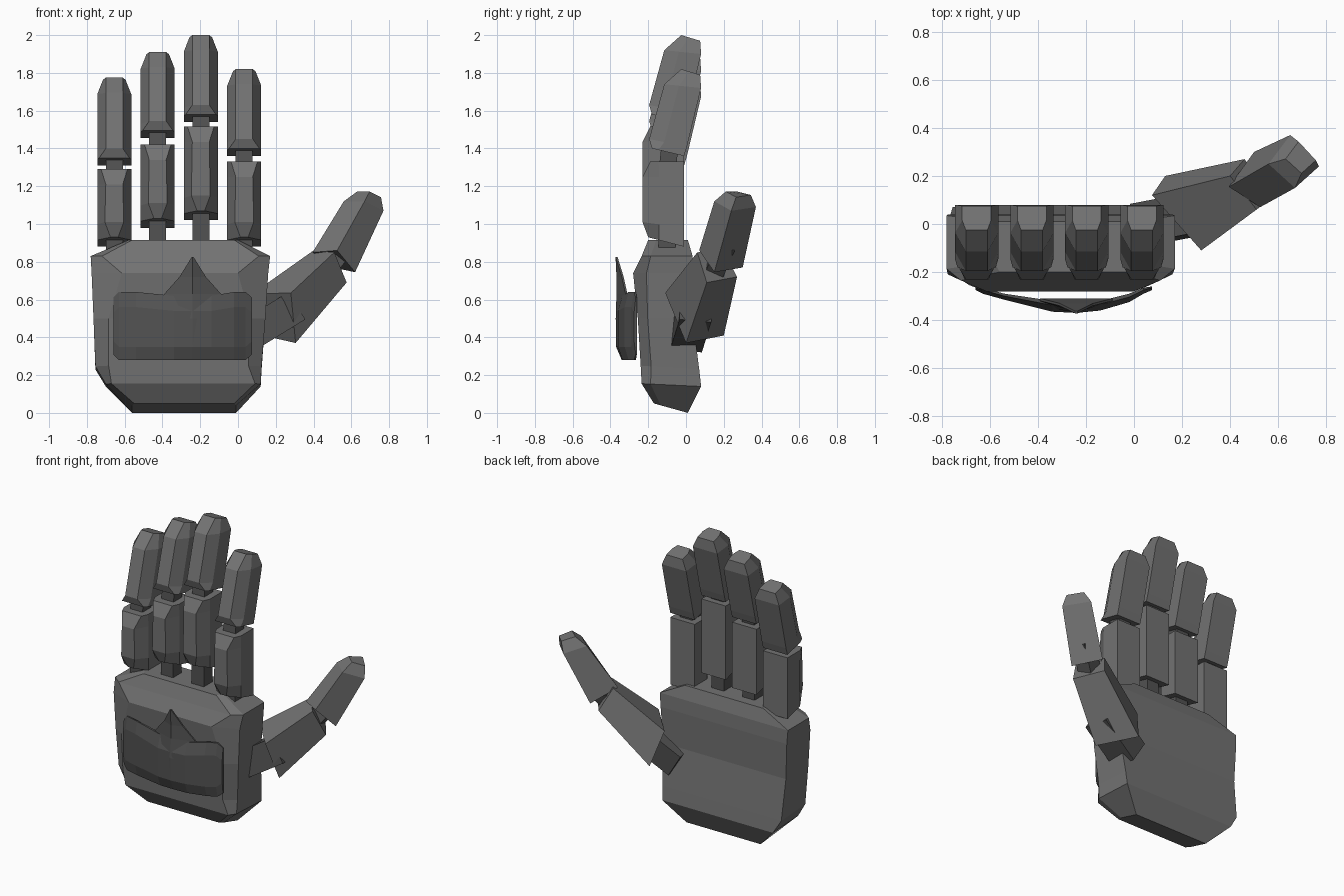
import bpy, bmesh
from mathutils import Vector

if "Cube" in bpy.data.objects:
    bpy.data.objects.remove(bpy.data.objects["Cube"])


def material(name, v):
    m = bpy.data.materials.new(name)
    m.diffuse_color = (v, v, v, 1)
    m.use_nodes = True
    m.node_tree.nodes["Principled BSDF"].inputs["Base Color"].default_value = m.diffuse_color
    return m


ARMOUR = material("grey armour", 0.17)
DARK = material("dark grey", 0.085)


def loft(name, rings, mat):
    """Skin a list of equal-length point rings and cap both ends."""
    bm = bmesh.new()
    vs = [[bm.verts.new(p) for p in r] for r in rings]
    n = len(vs[0])
    for a, b in zip(vs, vs[1:]):
        for i in range(n):
            j = (i + 1) % n
            bm.faces.new((a[i], a[j], b[j], b[i]))
    bm.faces.new(vs[0])
    bm.faces.new(vs[-1])
    bmesh.ops.recalc_face_normals(bm, faces=bm.faces)
    me = bpy.data.meshes.new(name)
    bm.to_mesh(me)
    bm.free()
    me.materials.append(mat)
    ob = bpy.data.objects.new(name, me)
    bpy.context.collection.objects.link(ob)
    return ob


def section(xl, xr, back, front, inset, side):
    """Six-sided section: flat back, straight sides, bevelled front."""
    (yb, zb), (yf, zf) = back, front
    ys, zs = yb + (yf - yb) * side, zb + (zf - zb) * side
    return [(xl, yb, zb), (xl, ys, zs), (xl + inset, yf, zf),
            (xr - inset, yf, zf), (xr, ys, zs), (xr, yb, zb)]


def box(name, p, q, r, mat):
    """Square bar of half width r from p to q."""
    p, q = Vector(p), Vector(q)
    d = (q - p).normalized()
    u = d.cross(Vector((0, 1, 0))).normalized() * r
    v = d.cross(u).normalized() * r
    loft(name, [[c + u + v, c - u + v, c - u - v, c + u - v] for c in (p, q)], mat)


# palm
loft("palm", [
    section(-.56, -.01, (.01, 0), (-.17, .05), .01, .8),
    section(-.70, .12, (.08, .14), (-.235, .155), .03, .85),
    section(-.755, .125, (.07, .23), (-.24, .25), .07, .82),
    section(-.765, .145, (.035, .5), (-.255, .5), .08, .82),
    section(-.775, .16, (.04, .74), (-.28, .74), .16, .78),
    section(-.78, .17, (.035, .83), (-.235, .83), .06, .82),
    section(-.58, 0, (.01, .915), (-.20, .915), .02, .8),
], ARMOUR)

# four fingers: centre x, lower bottom/top, upper bottom/top
fingers = [("little", -.655, .88, 1.29, 1.31, 1.775),
           ("ring", -.425, .98, 1.42, 1.455, 1.91),
           ("middle", -.197, 1.02, 1.515, 1.54, 2.0),
           ("index", .033, .88, 1.33, 1.36, 1.82)]
for name, x, b, t, ub, ut in fingers:
    l, r = x - .09, x + .09
    loft(name + "_finger_lower", [
        section(l, r, (-.01, b), (-.20, b + .05), .07, .7),
        section(l, r, (-.01, b + .1), (-.23, b + .13), .04, .6),
        section(l, r, (-.01, t - .08), (-.23, t - .08), .045, .6),
        section(l, r, (-.01, t), (-.19, t), .02, .75),
    ], ARMOUR)
    loft(name + "_finger_upper", [
        section(l, r, (-.01, ub), (-.18, ub + .04), .01, .8),
        section(l, r, (.005, ub + .05), (-.195, ub + .09), .045, .6),
        section(l, r, (.08, ut - .10), (-.115, ut - .08), .045, .6),
        section(l + .03, r - .03, (.075, ut - .03), (-.025, ut), .015, .6),
    ], ARMOUR)
    box(name + "_finger_knuckle", (x, -.1, .80), (x, -.1, b + .15), .045, DARK)
    box(name + "_finger_joint", (x, -.1, t - .05), (x, -.08, ub + .1), .045, DARK)

# thumb
loft("thumb_lower", [
    [(.28, -.11, .635), (.305, 0, .37), (.13, .2, .41), (.075, .12, .63)],
    [(.51, .06, .85), (.575, .11, .69), (.46, .27, .72), (.40, .2, .86)],
], ARMOUR)
tip = [Vector(p) for p in ((.67, .15, 1.12), (.77, .24, 1.07), (.65, .37, 1.09), (.56, .25, 1.12))]
mid = sum(tip, Vector()) / 4
loft("thumb_upper", [
    [(.525, .07, .86), (.62, .15, .745), (.5, .3, .77), (.395, .155, .85)],
    tip,
    [mid + (p - mid) * .6 + Vector((.03, .02, .06)) for p in tip],
], ARMOUR)
box("thumb_base", (.04, .0, .40), (.3, .05, .56), .085, DARK)
box("thumb_joint", (.46, .14, .74), (.58, .21, .90), .05, DARK)

# curved shield plate on the back of the hand: x, front y, inner y, bottom, top
plate = [(-.66, -.275, -.26, .31, .61), (-.63, -.29, -.265, .28, .64),
         (-.54, -.315, -.29, .28, .64), (-.34, -.365, -.32, .28, .62),
         (-.24, -.37, -.32, .28, .62), (-.14, -.36, -.32, .28, .62),
         (-.02, -.325, -.29, .28, .64), (.04, -.29, -.265, .28, .64),
         (.075, -.275, -.26, .31, .61)]
loft("shield_plate", [
    [(x, yi, z0), (x, yf + (yi - yf) * .6, z0), (x, yf, z0 + .07),
     (x, yf, z1 - .08), (x, yf + (yi - yf) * .6, z1), (x, yi, z1)]
    for x, yf, yi, z0, z1 in plate], DARK)

# crest rising from the shield, tapering to a point
cx = -.24
loft("shield_crest", [
    [(cx - w, yb, z), (cx - w, yb - .01, z), (cx, yf, z), (cx + w, yb - .01, z), (cx + w, yb, z)]
    for w, yb, yf, z in ((.10, -.34, -.37, .36), (.17, -.33, -.372, .5),
                         (.15, -.31, -.368, .63), (.07, -.33, -.368, .72),
                         (.005, -.362, -.373, .825))], DARK)
